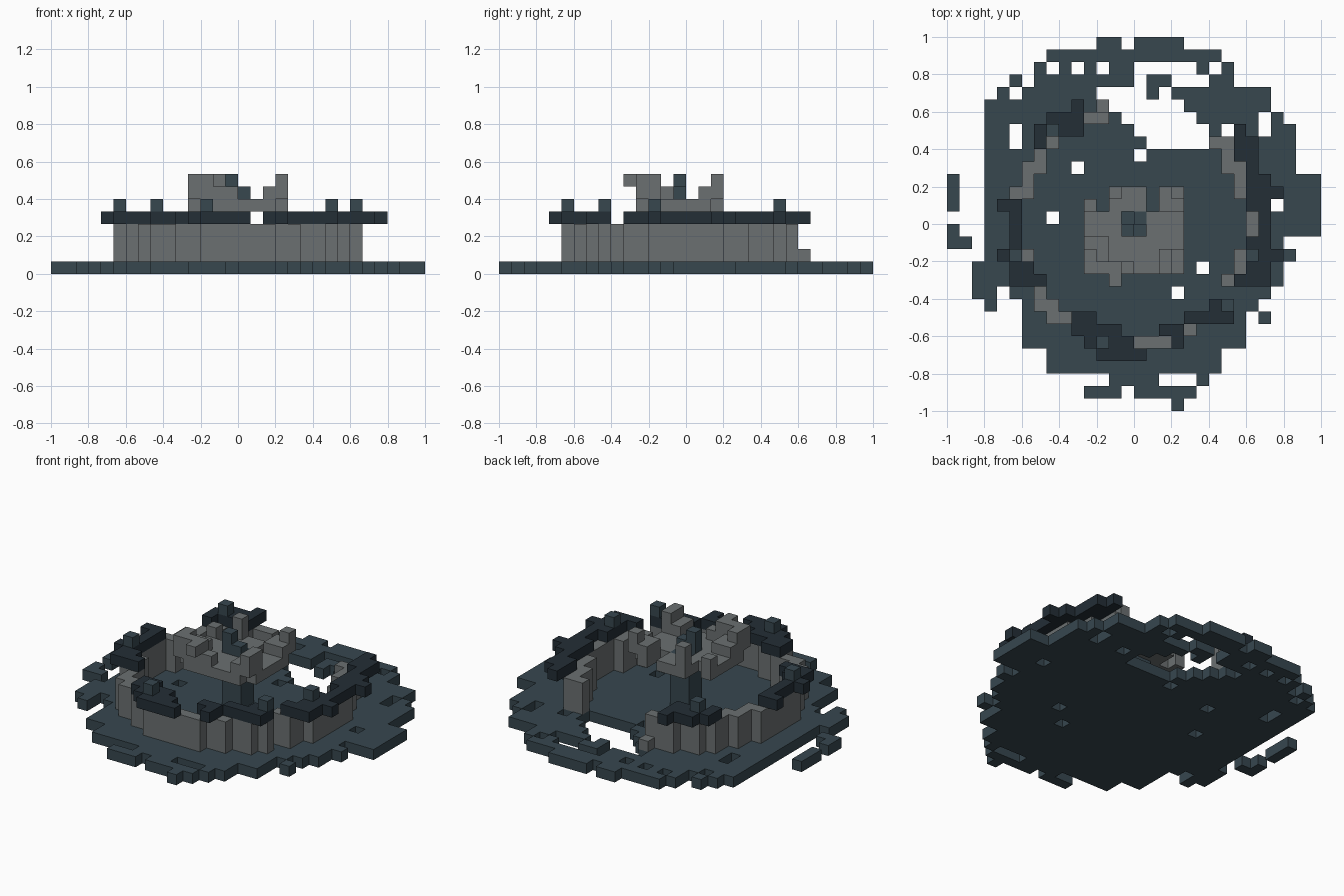
import bpy, bmesh, math

if "Cube" in bpy.data.objects:
    bpy.data.objects.remove(bpy.data.objects["Cube"])

U = 1 / 15          # one block of the 30 x 30 grid


def material(name, hexa):
    m = bpy.data.materials.new(name)
    lin = [(int(hexa[i:i + 2], 16) / 255 + 0.055) / 1.055 for i in (0, 2, 4)]
    m.diffuse_color = [c ** 2.4 for c in lin] + [1]
    m.use_nodes = True
    m.node_tree.nodes["Principled BSDF"].inputs["Base Color"].default_value = m.diffuse_color
    return m


SLATE = material("slate blue", "37474F")
STONE = material("grey stone", "6B7071")
DARK = material("dark slate", "232E36")


def cells(*runs):
    """Runs are (row from the back, first column, last column)."""
    return {(c, r) for r, a, b in runs for c in range(a, b + 1)}


def layer(plan, z0, z1):
    return {(c, r, z) for c, r in plan for z in range(z0, z1)}


def blocks(name, vox, mat):
    """Build only the outer faces of a set of blocks."""
    bm = bmesh.new()
    for v in vox:
        for axis in range(3):
            for s in (-1, 1):
                n = list(v)
                n[axis] += s
                if tuple(n) in vox:
                    continue
                quad = []
                for p, q in ((0, 0), (1, 0), (1, 1), (0, 1)):
                    o = [0, 0, 0]
                    o[axis] = (s + 1) // 2
                    o[(axis + 1) % 3], o[(axis + 2) % 3] = p, q
                    quad.append(bm.verts.new(((v[0] + o[0] - 15) * U,
                                              (15 - v[1] - o[1]) * U,
                                              (v[2] + o[2]) * U)))
                # the row axis is mirrored, so the winding flips
                bm.faces.new(quad if s < 0 else quad[::-1])
    me = bpy.data.meshes.new(name)
    bm.to_mesh(me)
    bm.free()
    me.materials.append(mat)
    ob = bpy.data.objects.new(name, me)
    bpy.context.collection.objects.link(ob)
    return ob


# Ragged paved floor: outer span of each row, then missing slabs
spans = [(12, 18), (8, 21), (7, 22), (5, 22), (4, 25), (3, 25), (3, 26), (3, 27),
         (3, 27), (3, 27), (3, 27), (0, 29), (0, 29), (0, 29), (3, 29), (0, 29),
         (0, 26), (3, 27), (2, 26), (2, 26), (2, 25), (3, 24), (6, 25), (6, 23),
         (6, 23), (8, 21), (8, 21), (13, 20), (11, 19), (18, 18)]
floor = cells(*[(r, a, b) for r, (a, b) in enumerate(spans)])
floor -= cells((0, 14, 14), (2, 8, 8), (2, 10, 10), (2, 12, 12), (2, 15, 19),
               (2, 21, 21), (3, 6, 6), (3, 15, 15), (3, 18, 20), (4, 5, 5),
               (4, 12, 15), (4, 17, 17), (5, 13, 18), (6, 14, 19), (6, 25, 25),
               (7, 5, 5), (7, 15, 20), (7, 22, 22), (7, 25, 25), (8, 16, 20),
               (8, 5, 5), (9, 15, 15), (10, 10, 10), (11, 1, 2), (12, 1, 2),
               (13, 1, 2), (13, 26, 26), (14, 8, 8), (15, 1, 2), (16, 2, 2),
               (18, 20, 20), (20, 18, 18), (20, 4, 4), (21, 4, 5), (22, 24, 24),
               (27, 17, 19), (28, 14, 14))
blocks("paved_floor", layer(floor, 0, 1), SLATE)

# Round wall, broken open at the back and in one place at the front right
wall = {(c, r) for c in range(30) for r in range(30)
        if 8.7 <= math.hypot(c - 14.5, r - 14.5) < 9.95}
wall -= cells(*[(r, 12, 20) for r in range(8)])
wall -= cells((5, 11, 11), (7, 21, 22), (20, 22, 22))
vox = layer(wall, 1, 4) | layer(cells((5, 12, 12)), 1, 2) | layer(cells((6, 12, 12)), 1, 4)
blocks("round_wall", vox, STONE)

# Broken dark coping on top of the wall
coping = cells((5, 10, 10), (6, 8, 10), (7, 7, 10), (8, 7, 7),
               (13, 4, 5), (14, 5, 5), (15, 5, 5), (16, 5, 5), (17, 4, 5),
               (18, 5, 6), (19, 5, 7), (22, 10, 11), (23, 10, 13), (24, 11, 14),
               (25, 12, 15), (23, 17, 18), (24, 18, 18), (22, 19, 22), (21, 21, 22),
               (19, 23, 25), (18, 24, 25), (17, 24, 25), (16, 24, 25), (15, 25, 25),
               (14, 25, 25), (13, 25, 25), (12, 24, 25), (11, 24, 25), (10, 24, 24),
               (9, 23, 24), (8, 23, 24), (7, 23, 23))
coping |= cells((13, 24, 24), (12, 26, 26), (17, 26, 26))
blocks("wall_coping", layer(coping, 4, 5), DARK)

# Small blocks standing on the coping
studs = [(5, 17), (24, 17), (22, 21), (8, 7), (12, 24)]
blocks("coping_studs", layer(studs, 5, 6), SLATE)

# Central pillar carrying the bowl
pillar = layer(cells((14, 14, 15), (15, 14, 15)), 1, 5)
pillar |= layer({(15, 14), (15, 15)}, 5, 6) | layer({(14, 15)}, 5, 8)
pillar |= layer({(15, 15)}, 6, 7)
blocks("centre_pillar", pillar, SLATE)

# Crumbling bowl: base, sides and lip
base = cells((12, 14, 15), (13, 13, 17), (14, 12, 13), (14, 16, 17),
             (15, 12, 13), (15, 16, 17), (16, 12, 17), (17, 12, 17))
base -= {(16, 13)}
side = cells((12, 17, 17), (13, 17, 18), (16, 11, 12), (17, 11, 12),
             (18, 12, 14), (18, 17, 17), (17, 17, 18), (13, 11, 11), (12, 13, 13))
lip = cells((12, 18, 18), (12, 13, 13), (17, 11, 11), (18, 11, 13), (19, 13, 13),
            (17, 18, 18), (18, 18, 18))
low = cells((14, 11, 11), (15, 11, 11), (14, 18, 18), (15, 18, 18), (16, 18, 18),
            (18, 15, 16))
bowl = layer(base | low, 5, 6) | layer(side, 5, 7) | layer(lip, 7, 8)
bowl |= layer({(18, 12), (11, 18), (18, 18)}, 6, 7)
blocks("fountain_bowl", bowl, STONE)
